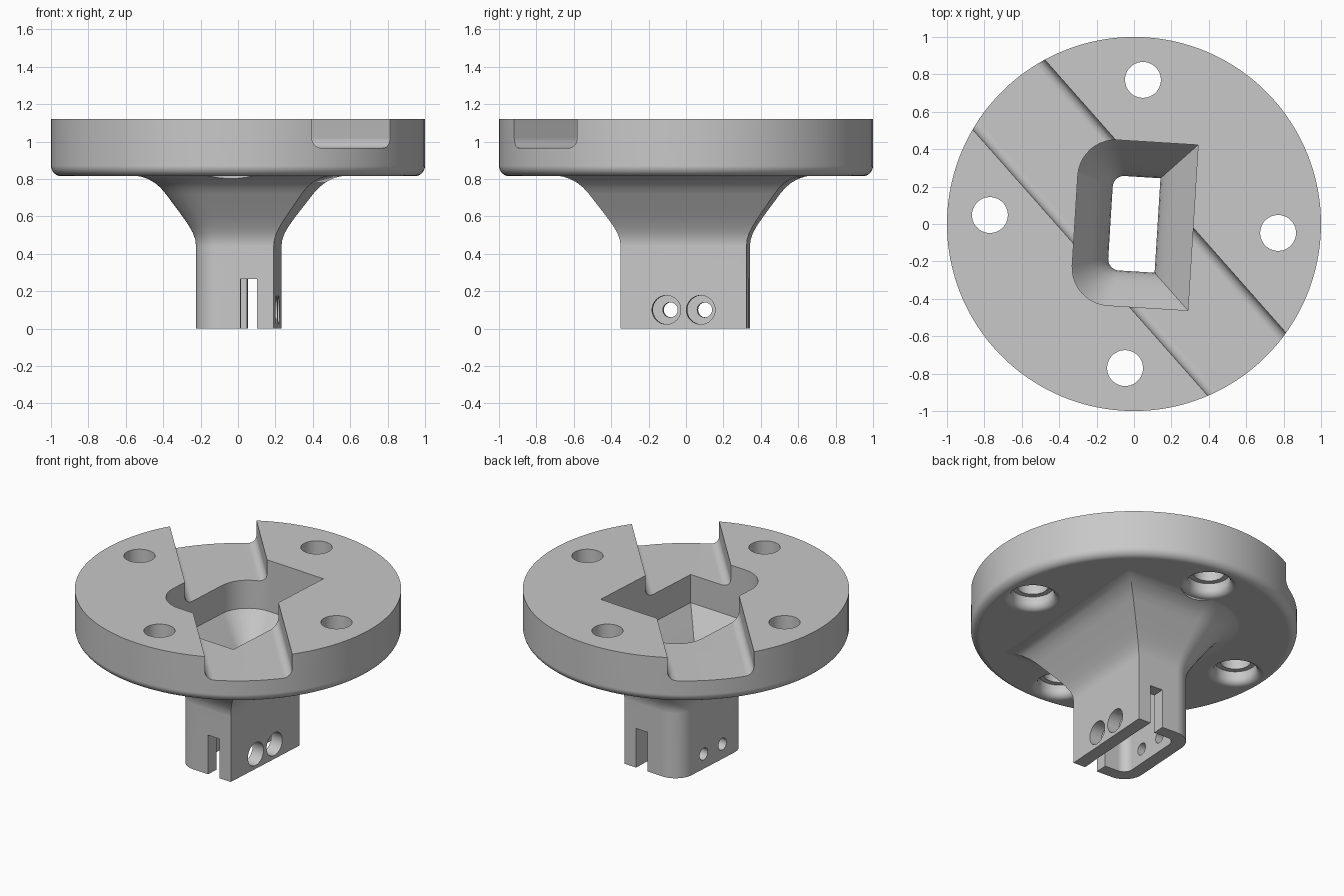
import bpy
import bmesh
import math
from math import sin, cos, pi
from mathutils import Matrix, Vector

if "Cube" in bpy.data.objects:
    bpy.data.objects.remove(bpy.data.objects["Cube"], do_unlink=True)

grey = bpy.data.materials.new("plain grey")
grey.use_nodes = True
colour = (0.58, 0.58, 0.58, 1)
grey.diffuse_color = colour
grey.node_tree.nodes["Principled BSDF"].inputs["Base Color"].default_value = colour


def loft(name, rings, matrix=Matrix()):
    """Skin a stack of equal-length closed rings and cap both ends."""
    bm = bmesh.new()
    rows = [[bm.verts.new(matrix @ Vector(p)) for p in ring] for ring in rings]
    count = len(rows[0])
    for low, high in zip(rows, rows[1:]):
        for i in range(count):
            j = (i + 1) % count
            bm.faces.new((low[i], low[j], high[j], high[i]))
    bm.faces.new(rows[0][::-1])
    bm.faces.new(rows[-1])
    bmesh.ops.recalc_face_normals(bm, faces=bm.faces)
    mesh = bpy.data.meshes.new(name)
    bm.to_mesh(mesh)
    bm.free()
    mesh.materials.append(grey)
    obj = bpy.data.objects.new(name, mesh)
    bpy.context.collection.objects.link(obj)
    return obj


def turned(name, profile, sides, matrix=Matrix()):
    """Round part from (radius, z) pairs."""
    rings = [[(r * cos(2 * pi * i / sides), r * sin(2 * pi * i / sides), z)
              for i in range(sides)] for r, z in profile]
    return loft(name, rings, matrix)


def d_section(a, b, r, z, steps=10):
    """Rectangle with square corners on +x and rounded corners on -x."""
    ring = [(a, -b, z), (a, b, z)]
    for sign, start in ((1, pi / 2), (-1, pi)):
        for i in range(steps + 1):
            t = start + i / steps * pi / 2
            ring.append((-a + r + r * cos(t), sign * (b - r) + r * sin(t), z))
    return ring


def d_tube(name, a, b, r, grow, profile):
    """Stack of D sections, each widened by an offset, from (z, offset) pairs."""
    return loft(name, [d_section(a + o, b + o, r + grow * o, z) for z, o in profile])


def combine(target, other, operation):
    mod = target.modifiers.new(operation.title(), 'BOOLEAN')
    mod.operation = operation
    mod.solver = 'EXACT'
    mod.object = other
    bpy.context.view_layer.objects.active = target
    bpy.ops.object.modifier_apply(modifier=mod.name)
    bpy.data.objects.remove(other, do_unlink=True)


# Round flange with a rounded lower rim
rim = 0.055
base, top = 0.815, 1.12
profile = [(1 - rim + rim * sin(t), base + rim - rim * cos(t))
           for t in (i * pi / 16 for i in range(9))]
body = turned("flange_and_socket", profile + [(1, top)], 128)

# Socket neck that flares into the flange
neck = d_tube("neck", 0.212, 0.337, 0.13, 0.8, [
    (0, 0), (0.44, 0), (0.475, 0.004), (0.51, 0.016), (0.55, 0.038),
    (0.6, 0.072), (0.72, 0.16), (0.755, 0.19), (0.78, 0.22), (0.8, 0.255),
    (0.812, 0.29), (0.818, 0.325), (0.9, 0.325)])
combine(body, neck, 'UNION')

# Funnel-shaped cavity through the whole part
cavity = d_tube("cavity", 0.126, 0.253, 0.06, 0.75, [
    (-0.1, 0), (0.45, 0), (0.49, 0.006), (0.53, 0.02), (0.58, 0.048),
    (0.64, 0.09), (0.775, 0.19), (1.3, 0.19)])
combine(body, cavity, 'DIFFERENCE')

# Diagonal channel with filleted floor, across the top
half, floor, fillet = 0.268, 0.965, 0.055
outline = [(half, 1.3), (-half, 1.3)]
for side, start in ((-1, pi), (1, 1.5 * pi)):
    for i in range(7):
        t = start + i * pi / 12
        outline.append((side * (half - fillet) + fillet * cos(t),
                        floor + fillet + fillet * sin(t)))
channel = loft("channel", [[(u - 0.044, y, z) for u, z in outline] for y in (-1.5, 1.5)],
               Matrix.Rotation(pi / 4, 4, 'Z'))
combine(body, channel, 'DIFFERENCE')

# Four bolt holes with flared counterbores underneath
flare = [(0.13 + 0.045 * (1 - cos(t)), base + 0.045 * (1 - sin(t)))
         for t in (i * pi / 12 for i in range(6, -1, -1))]
bolt = [(0.175, 0.72)] + [(r, z) for r, z in flare] + [
    (0.13, 0.9), (0.096, 0.9), (0.096, 1.3)]
for i in range(4):
    place = Matrix.Rotation(i * pi / 2, 4, 'Z') @ Matrix.Translation((0.772, 0, 0))
    combine(body, turned("bolt_hole", bolt, 40, place), 'DIFFERENCE')

# Slot through the front and back of the neck
slot = loft("slot", [[(0.033, -0.6, z), (0.124, -0.6, z), (0.124, 0.6, z), (0.033, 0.6, z)]
                     for z in (-0.1, 0.265)])
combine(body, slot, 'DIFFERENCE')

# Wide access holes on the flat side, narrow screw holes on the rounded side
for y in (-0.092, 0.092):
    for radius, start, end in ((0.077, 0.05, 0.5), (0.04, -0.5, 0)):
        place = Matrix.Translation((0, y, 0.1)) @ Matrix.Rotation(pi / 2, 4, 'Y')
        hole = turned("screw_hole", [(radius, start), (radius, end)], 32, place)
        combine(body, hole, 'DIFFERENCE')

# Slight turn of the whole part, then smooth shading with crisp edges
body.data.transform(Matrix.Rotation(math.radians(-3.55), 4, 'Z'))
bpy.ops.object.select_all(action='DESELECT')
body.select_set(True)
bpy.context.view_layer.objects.active = body
bpy.ops.object.shade_smooth_by_angle(angle=math.radians(30))
weighted = body.modifiers.new("Weighted normals", 'WEIGHTED_NORMAL')
weighted.keep_sharp = True
